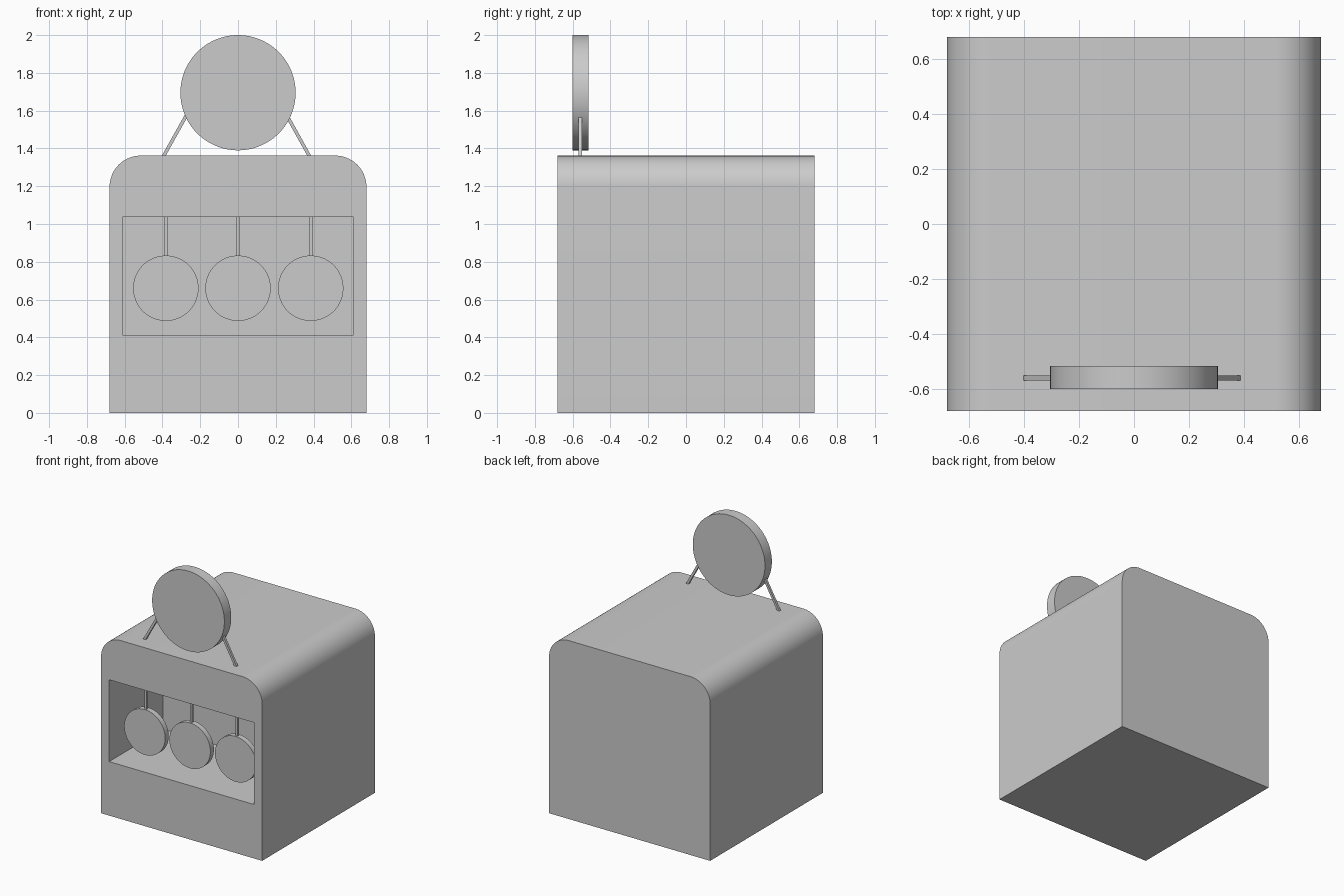
import bpy, bmesh, math
from mathutils import Vector

if "Cube" in bpy.data.objects:
    bpy.data.objects.remove(bpy.data.objects["Cube"])


def make_object(name, bm, smooth=False):
    bmesh.ops.recalc_face_normals(bm, faces=bm.faces)
    me = bpy.data.meshes.new(name)
    bm.to_mesh(me)
    bm.free()
    ob = bpy.data.objects.new(name, me)
    bpy.context.collection.objects.link(ob)
    if smooth:
        bpy.ops.object.select_all(action='DESELECT')
        ob.select_set(True)
        bpy.context.view_layer.objects.active = ob
        bpy.ops.object.shade_smooth_by_angle(angle=math.radians(30))
    return ob


def prism(name, outline, y0, y1, smooth=False):
    """Extrude an (x, z) outline from y0 to y1."""
    bm = bmesh.new()
    face = bm.faces.new([bm.verts.new((x, y0, z)) for x, z in outline])
    ext = bmesh.ops.extrude_face_region(bm, geom=[face])
    verts = [g for g in ext['geom'] if isinstance(g, bmesh.types.BMVert)]
    bmesh.ops.translate(bm, verts=verts, vec=(0, y1 - y0, 0))
    return make_object(name, bm, smooth)


def arc(cx, cz, r, a0, a1, n):
    return [(cx + r * math.cos(math.radians(a0 + (a1 - a0) * i / n)),
             cz + r * math.sin(math.radians(a0 + (a1 - a0) * i / n))) for i in range(n + 1)]


def disc(name, x, z, r, y0, y1):
    return prism(name, arc(x, z, r, 0, 360, 96)[:-1], y0, y1, True)


def bar(name, a, b, w, y):
    """Square bar between two (x, z) points."""
    a, b = Vector(a), Vector(b)
    d = (b - a).normalized() * w / 2
    n = Vector((-d.y, d.x))
    return prism(name, [a - n, b - n, b + n, a + n], y - w / 2, y + w / 2)


# Cabinet body with rounded top corners
H, R, TOP = 0.68, 0.165, 1.362
outline = ([(-H, 0), (H, 0)] + arc(H - R, TOP - R, R, 0, 90, 16)
           + arc(-H + R, TOP - R, R, 90, 180, 16))
body = prism("cabinet_body", outline, -H, H, True)

# Display recess cut into the front
cutter = prism("recess_cutter", [(-0.612, 0.412), (0.612, 0.412), (0.612, 1.037), (-0.612, 1.037)],
               -0.9, -0.03)
cutter.hide_render = True
cutter.hide_set(True)
mod = body.modifiers.new("recess", 'BOOLEAN')
mod.operation = 'DIFFERENCE'
mod.object = cutter
mod.solver = 'EXACT'

# Hanging reels inside the recess
for i, x in enumerate((-0.382, 0.0, 0.385)):
    disc(f"hanging_disc_{i + 1}", x, 0.66, 0.173, -0.58, -0.538)
    bar(f"hanging_rod_{i + 1}", (x, 0.80), (x, 1.045), 0.018, -0.56)

# Round sign on top with two slanted supports
disc("sign_disc", 0, 1.695, 0.305, -0.60, -0.517)
bar("sign_support_left", (-0.402, 1.345), (-0.265, 1.59), 0.018, -0.56)
bar("sign_support_right", (0.386, 1.345), (0.25, 1.59), 0.018, -0.56)
